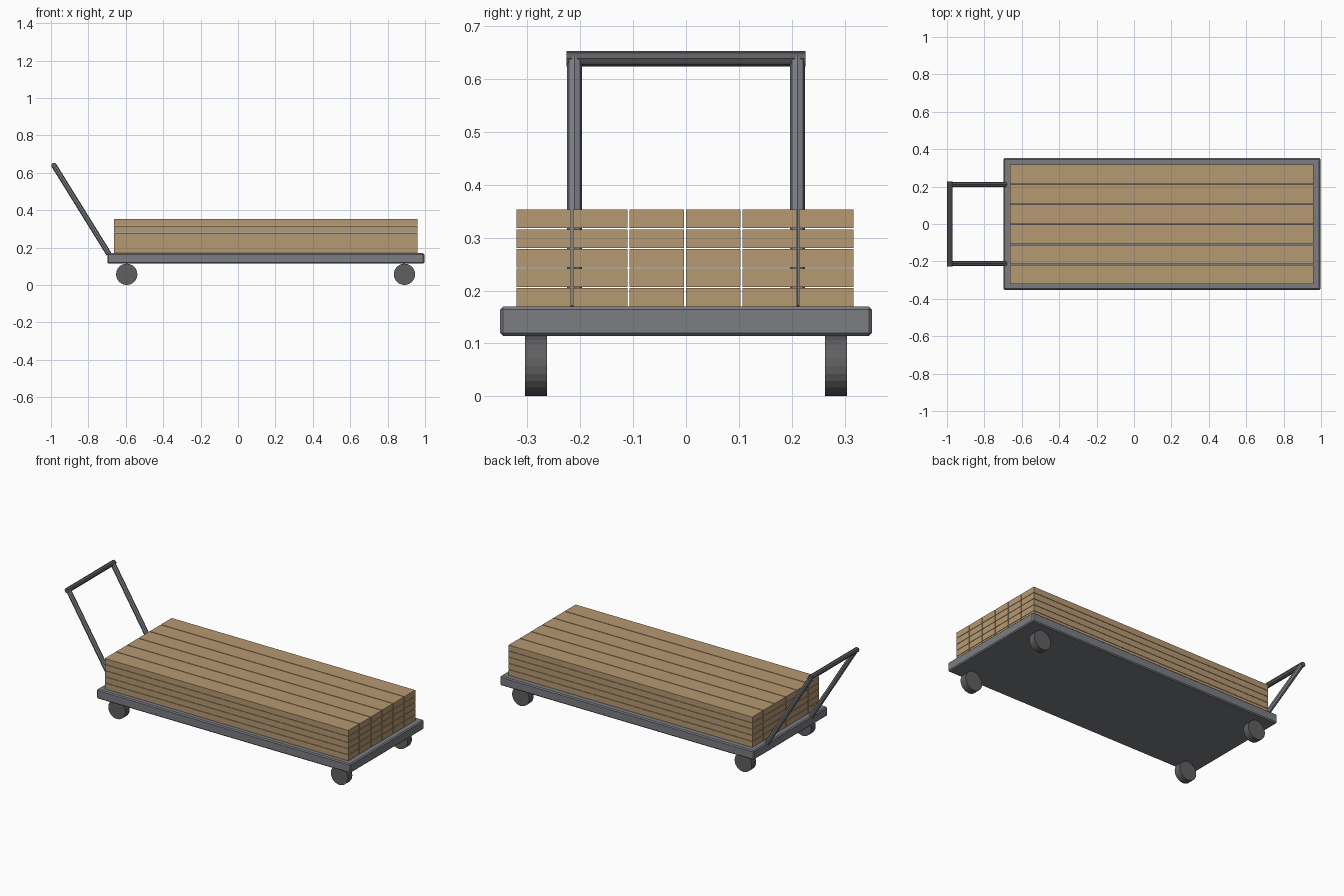
import bpy
import math
from mathutils import Vector

if "Cube" in bpy.data.objects:
    bpy.data.objects.remove(bpy.data.objects["Cube"], do_unlink=True)


def make_material(name, color):
    mat = bpy.data.materials.new(name)
    mat.use_nodes = True
    mat.diffuse_color = color
    mat.node_tree.nodes["Principled BSDF"].inputs["Base Color"].default_value = color
    return mat


wood = make_material("pale wood", (0.47, 0.32, 0.17, 1))
steel = make_material("grey steel", (0.2, 0.205, 0.225, 1))
rubber = make_material("dark rubber", (0.115, 0.115, 0.12, 1))


def box(name, low, high, mat, bevel=0):
    low, high = Vector(low), Vector(high)
    bpy.ops.mesh.primitive_cube_add(size=1, location=(low + high) / 2)
    obj = bpy.context.object
    obj.name = name
    obj.scale = high - low
    bpy.ops.object.transform_apply(location=False, rotation=False, scale=True)
    if bevel:
        mod = obj.modifiers.new("edge bevel", "BEVEL")
        mod.width = bevel
        mod.segments = 1
    obj.data.materials.append(mat)
    return obj


def rod(name, start, end, radius, sides, mat):
    start, end = Vector(start), Vector(end)
    axis = end - start
    bpy.ops.mesh.primitive_cylinder_add(
        vertices=sides, radius=radius, depth=axis.length, location=(start + end) / 2)
    obj = bpy.context.object
    obj.name = name
    obj.rotation_euler = axis.to_track_quat("Z", "Y").to_euler()
    obj.data.materials.append(mat)
    return obj


# Flat platform
box("platform", (-0.698, -0.352, 0.114), (0.996, 0.352, 0.17), steel, 0.006)

# Wheels at the four corners
for end, x in (("rear", -0.595), ("front", 0.89)):
    for side, y in (("right", -0.284), ("left", 0.284)):
        rod(f"{end}_{side}_wheel", (x, y - 0.021, 0.057), (x, y + 0.021, 0.057),
            0.057, 24, rubber)

# Sloping push handle
for side, y in (("right", -0.211), ("left", 0.211)):
    rod(f"{side}_handle_post", (-0.69, y, 0.165), (-0.984, y, 0.639), 0.0145, 8, steel)
rod("handle_grip", (-0.984, -0.226, 0.639), (-0.984, 0.226, 0.639), 0.0148, 8, rubber)

# Stack of planks with narrow gaps
for row in range(5):
    for column in range(6):
        y = -0.321 + column * 0.107
        z = 0.17 + row * 0.037
        box(f"plank_{row + 1}_{column + 1}", (-0.664, y, z),
            (0.961, y + 0.103, z + 0.035), wood)
